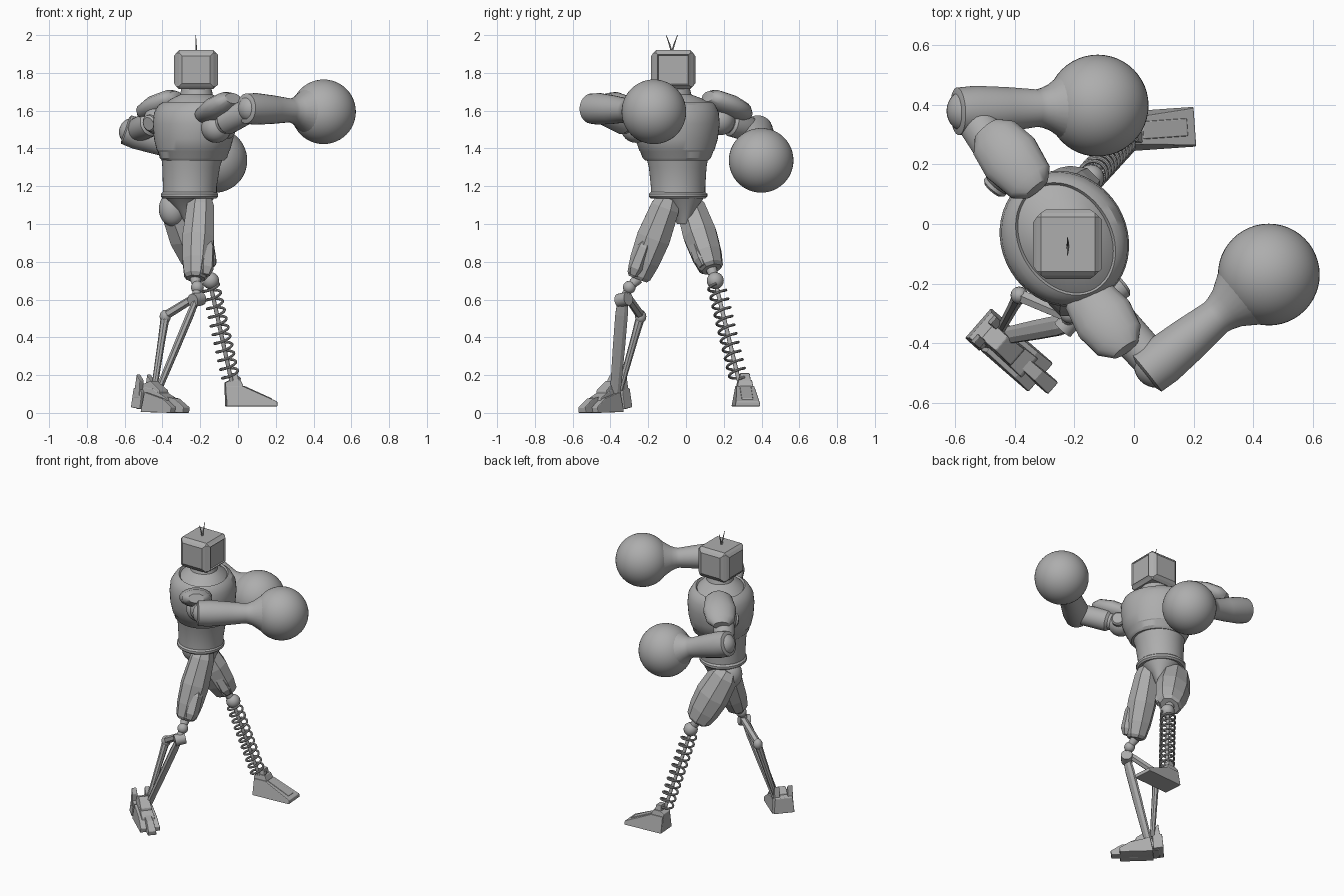
import bpy, bmesh, math
from mathutils import Vector, Matrix

if "Cube" in bpy.data.objects:
    bpy.data.objects.remove(bpy.data.objects["Cube"])

grey = bpy.data.materials.new("plain grey")
grey.use_nodes = True
tone = (0.42, 0.42, 0.42, 1)
grey.diffuse_color = tone
grey.node_tree.nodes["Principled BSDF"].inputs["Base Color"].default_value = tone


def finish(name, bm, smooth=35, bevel=0):
    bmesh.ops.recalc_face_normals(bm, faces=bm.faces[:])
    me = bpy.data.meshes.new(name)
    bm.to_mesh(me)
    bm.free()
    me.materials.append(grey)
    ob = bpy.data.objects.new(name, me)
    bpy.context.collection.objects.link(ob)
    if bevel:
        mod = ob.modifiers.new("bevel", "BEVEL")
        mod.width, mod.segments = bevel, 2
    if smooth:
        bpy.ops.object.select_all(action="DESELECT")
        ob.select_set(True)
        bpy.context.view_layer.objects.active = ob
        bpy.ops.object.shade_smooth_by_angle(angle=math.radians(smooth))
    return ob


def skin(bm, rings):
    """Bridge rings of points and cap both ends; returns the side faces."""
    loops = [[bm.verts.new(p) for p in r] for r in rings]
    n, sides = len(loops[0]), []
    for a, b in zip(loops, loops[1:]):
        for i in range(n):
            j = (i + 1) % n
            sides.append(bm.faces.new((a[i], a[j], b[j], b[i])))
    bm.faces.new(loops[0])
    bm.faces.new(loops[-1])
    return sides


def tube(name, pts, radii, sides=24, flat=1.0, smooth=35, panels=0, hint=(0, 0, 1)):
    """Round or faceted limb along a path, flattened along the hint if wanted."""
    pts, rings = [Vector(p) for p in pts], []
    for i, p in enumerate(pts):
        t = (pts[min(i + 1, len(pts) - 1)] - pts[max(i - 1, 0)]).normalized()
        u = t.cross(Vector(hint)).normalized()
        v = u.cross(t)
        angs = [2 * math.pi * (k + 0.5) / sides for k in range(sides)]
        rings.append([p + radii[i] * (u * math.cos(a) + v * flat * math.sin(a)) for a in angs])
    bm = bmesh.new()
    faces = skin(bm, rings)
    if panels:
        bmesh.ops.inset_individual(bm, faces=faces, thickness=0.008, depth=panels)
    return finish(name, bm, smooth)


def line(a, b, steps):
    a, b = Vector(a), Vector(b)
    return [a.lerp(b, s) for s in steps]


def ball(name, loc, size, segs=32):
    bm = bmesh.new()
    bmesh.ops.create_uvsphere(bm, u_segments=segs, v_segments=segs // 2, radius=1)
    bm.transform(Matrix.Translation(loc) @ Matrix.Diagonal((*size, 1)))
    return finish(name, bm)


def stack(name, rows, angle, n=48):
    """Elliptical rings: x, y, z, long radius, short radius."""
    ca, sa = math.cos(angle), math.sin(angle)
    rings = []
    for x, y, z, a, b in rows:
        ring = []
        for k in range(n):
            t = 2 * math.pi * k / n
            p, q = a * math.cos(t), b * math.sin(t)
            ring.append((x + p * ca - q * sa, y + p * sa + q * ca, z))
        rings.append(ring)
    bm = bmesh.new()
    skin(bm, rings)
    return finish(name, bm, 30)


def wedge(name, profile, width, loc, angle, taper=0.3, side=0, bevel=0.004):
    """Side profile extruded across its width, narrowing with height."""
    top = max(z for _, z in profile)
    rings = []
    for s in (-0.5, 0.5):
        rings.append([(x, side + s * width * (1 - taper * z / top), z) for x, z in profile])
    bm = bmesh.new()
    skin(bm, rings)
    bm.transform(Matrix.Translation(loc) @ Matrix.Rotation(angle, 4, "Z"))
    return finish(name, bm, 0, bevel)


# Torso: waist, flared rib cage, collar and neck
TURN = math.radians(-59)
stack("waist", [(-.255, -.042, 1.15, .145, .142), (-.255, -.042, 1.2, .145, .142),
                (-.248, -.044, 1.3, .153, .152), (-.24, -.047, 1.38, .17, .168)], TURN)
stack("chest", [(-.236, -.049, 1.335, .167, .162), (-.236, -.049, 1.35, .182, .177),
                (-.236, -.049, 1.385, .197, .186), (-.236, -.049, 1.39, .202, .191),
                (-.235, -.05, 1.45, .223, .205), (-.234, -.05, 1.53, .235, .211),
                (-.233, -.05, 1.59, .23, .205), (-.231, -.05, 1.63, .214, .181),
                (-.23, -.05, 1.645, .2, .155), (-.23, -.05, 1.635, .193, .147),
                (-.225, -.055, 1.665, .145, .117), (-.22, -.06, 1.685, .09, .085),
                (-.22, -.06, 1.74, .075, .075)], TURN)
stack("belt", [(-.257, -.042, 1.135, .145, .14), (-.257, -.042, 1.145, .157, .149),
               (-.257, -.042, 1.16, .157, .149), (-.257, -.042, 1.17, .145, .14)], TURN)
stack("pelvis", [(-.24, -.015, 1.0, .03, .04), (-.245, -.02, 1.07, .06, .08),
                 (-.255, -.035, 1.14, .13, .13)], TURN)
ball("hip_guard", (-.345, .0, 1.08), (.074, .07, .092))

# Head: bevelled box, screen recessed towards +x, raised panels on the other sides
bm = bmesh.new()
bmesh.ops.create_cube(bm, size=1)
bm.transform(Matrix.Translation((-.222, -.068, 1.817)) @ Matrix.Diagonal((.21, .21, .206, 1)))
bmesh.ops.bevel(bm, geom=bm.edges[:], offset=.014, segments=1, affect="EDGES")
walls = [f for f in bm.faces if abs(f.normal.z) < .1 and f.calc_area() > .02]
screen = [f for f in walls if f.normal.x > .9]
panels = [f for f in walls if f not in screen]
bmesh.ops.inset_individual(bm, faces=screen, thickness=.012, depth=.01)
bmesh.ops.inset_individual(bm, faces=screen, thickness=.006, depth=-.008)
bmesh.ops.inset_individual(bm, faces=panels, thickness=.024, depth=.012)
finish("head", bm, 0)
for i, lean in enumerate((-.03, .03)):
    tube("antenna_%d" % i, [(-.222, -.075, 1.91), (-.222, -.075 + lean * .4, 1.95),
                            (-.224, -.075 + lean, 2.0)], (.005, .004, .0015), 6)

# Arms: shoulder joint, plate, upper arm, forearm with flared cuff, round glove
ARMS = {
    "front": dict(shoulder=(-.115, -.265, 1.51), elbow=(.075, -.475, 1.61), glove=(.453, -.17, 1.594),
                  pad=(-.1, -.32, 1.615), aim=(.52, -.72, .36), peg=(-.035, -.2, 1.495)),
    "back": dict(shoulder=(-.42, .18, 1.55), elbow=(-.555, .38, 1.487), glove=(-.122, .398, 1.337),
                 pad=(-.415, .222, 1.625), aim=(-.62, .75, -.36), peg=(-.475, .115, 1.53)),
}
for side, a in ARMS.items():
    sh, el, gl = (Vector(a[k]) for k in ("shoulder", "elbow", "glove"))
    ball(side + "_shoulder_joint", sh, (.08, .08, .08))
    tube(side + "_shoulder_peg", line(sh, a["peg"], (0, .9, 1)), (.045, .045, .035))
    tube(side + "_upper_arm", line(sh, el, (0, .25, .3, .9, 1)), (.05, .055, .068, .065, .05))
    # Faceted shoulder plate with a turned rim
    c, d = Vector(a["pad"]), Vector(a["aim"]).normalized()
    tube(side + "_shoulder_plate", [c + d * s for s in (-.145, -.11, 0, .09, .135)],
         (.05, .085, .105, .09, .05), 16, .6, 50)
    # Forearm overshoots the elbow and flares into the glove
    tube(side + "_forearm", line(el, gl, (-.1, -.085, .05, .3, .53, .57, .63, .76)),
         (.06, .08, .084, .075, .063, .067, .078, .12), 28)
    ball(side + "_elbow_cap", el, (.075, .075, .075))
    ball(side + "_glove", gl, (.171, .171, .171), segs=48)

# Thighs: faceted armour with raised panels, over a ball knee
THIGHS = {"front": ((-.195, -.09, 1.14), (-.225, -.255, .71), (-.215, -.3, .665), .034, .95),
          "back": ((-.335, .015, 1.12), (-.18, .135, .76), (-.145, .155, .7), .045, 1.2)}
for side, (hip, low, knee, r, breadth) in THIGHS.items():
    tube(side + "_thigh", line(hip, low, (0, .12, .5, .78, .96, 1)), (.06, .082, .096, .086, .07, .055),
         8, breadth, 0, panels=.005, hint=(1, 0, 0))
    ball(side + "_knee_ball", knee, (r, r, r), segs=24)
    tube(side + "_knee_stem", [low, knee], (.03, .02), 12)
    out = (Vector(low) - Vector(hip)).normalized()
    plate = Vector((.045, -.03, 0))
    tube(side + "_thigh_plate", [Vector(low) + plate - out * s for s in (.24, .18, .06, .02)],
         (.02, .045, .05, .03), 6, .9, 0)

# Front shin: hinge, blade-like main strut and bent rear strut
tube("front_hinge", [(-.24, -.355, .595), (-.195, -.305, .605)], (.036, .036), 20)
tube("front_hinge_stem", [(-.215, -.3, .665), (-.222, -.33, .6)], (.02, .026), 12)
tube("front_main_strut", line((-.222, -.335, .595), (-.43, -.375, .1), (0, .15, .5, 1)),
     (.03, .036, .035, .03), 8, .6, 0, hint=(1, 0, 0))
tube("front_link", [(-.222, -.31, .615), (-.385, -.24, .515)], (.022, .024), 6, smooth=0)
ball("front_link_joint", (-.385, -.24, .51), (.03, .03, .036), segs=16)
tube("front_rear_strut", line((-.385, -.24, .51), (-.445, -.35, .12), (0, .3, 1)), (.024, .02, .016), 8, smooth=0)

# Front foot: ankle block, crosswise heel, fins and closely set toes
A, base = math.radians(-41), (-.43, -.415, 0)
wedge("front_ankle", [(-.1, .05), (.06, .04), (.05, .12), (-.02, .17), (-.08, .15)], .09, base, A)
wedge("front_heel", [(-.125, .03), (-.06, .02), (-.055, .11), (-.08, .14), (-.115, .13)], .14, base, A, .2)
wedge("front_instep", [(-.1, .02), (.12, .02), (.1, .08), (0, .13), (-.08, .14)], .1, base, A, .3)
for i, s in enumerate((-.045, .04)):
    wedge("front_heel_fin_%d" % i, [(-.11, .08), (-.07, .08), (-.065, .17), (-.09, .205)], .04, base, A, .2, s)
for i in (-1, 0, 1):
    reach = .205 - .055 * abs(i)
    wedge("front_toe_%d" % (i + 2), [(-.06, .005), (reach, 0), (reach + .005, .03), (reach - .06, .075), (-.04, .11)],
          .055, base, A, .3, i * .037)

# Back shin: coil spring wound round a slim rod
top, end = Vector((-.145, .16, .675)), Vector((-.035, .28, .17))
axis = (end - top).normalized()
u = axis.cross(Vector((0, 1, 0))).normalized()
v = axis.cross(u)
TURNS, STEP = 11, 20
coil = []
for k in range(TURNS * STEP + 1):
    t = 2 * math.pi * k / STEP
    coil.append(top.lerp(end, k / (TURNS * STEP)) + .045 * (u * math.cos(t) + v * math.sin(t)))
tube("back_spring", coil, [.007] * len(coil), 8, hint=axis)
tube("back_spring_rod", [top, end], (.011, .011), 12)

# Back foot: tall heel block and long sloping toe with a raised panel
B, base = math.radians(4), (-.01, .312, .035)
wedge("back_heel", [(-.055, .012), (.045, .012), (.035, .11), (.02, .14), (-.03, .14), (-.06, .125)], .12, base, B, .4)
wedge("back_toe", [(-.055, 0), (.215, 0), (.215, .025), (.03, .108), (-.055, .108)], .135, base, B, .3)
wedge("back_toe_panel", [(.04, .06), (.19, .02), (.19, .041), (.04, .109)], .06, base, B, 0)
wedge("back_ankle", [(-.035, .12), (.015, .12), (.005, .175), (-.03, .175)], .1, base, B, .5)
